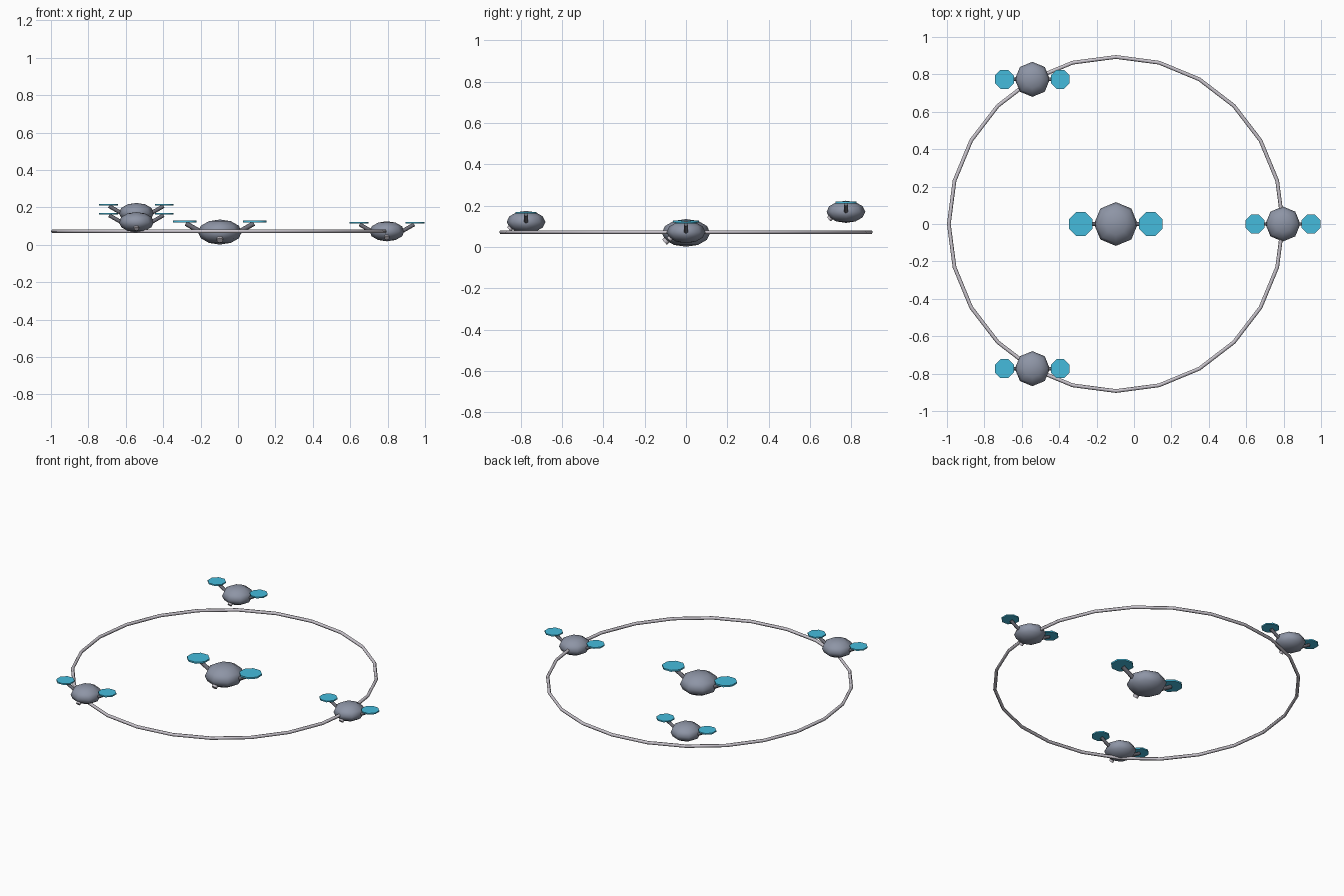
import bpy, math
from mathutils import Vector

if "Cube" in bpy.data.objects:
    bpy.data.objects.remove(bpy.data.objects["Cube"])


def material(name, rgb):
    m = bpy.data.materials.new(name)
    m.diffuse_color = (*rgb, 1)
    m.use_nodes = True
    m.node_tree.nodes["Principled BSDF"].inputs["Base Color"].default_value = m.diffuse_color
    return m


BODY = material("slate grey", (0.27, 0.30, 0.38))
ARM = material("dark grey", (0.16, 0.16, 0.19))
BLUE = material("rotor blue", (0.06, 0.50, 0.72))
STEEL = material("light grey", (0.58, 0.55, 0.60))


def finish(name, mat, smooth=True):
    ob = bpy.context.object
    ob.name = name
    ob.data.materials.append(mat)
    if smooth:
        bpy.ops.object.shade_smooth_by_angle(angle=math.radians(65))
    return ob


def rod(name, a, b, r, mat, sides=8):
    a, b = Vector(a), Vector(b)
    d = b - a
    bpy.ops.mesh.primitive_cylinder_add(vertices=sides, radius=r, depth=d.length,
                                        location=(a + b) / 2)
    bpy.context.object.rotation_euler = d.to_track_quat('Z', 'Y').to_euler()
    return finish(name, mat)


def drone(name, centre, s):
    c = Vector(centre)

    def at(x, y, z):
        return c + Vector((x, y, z)) * s

    # flattened smooth hull
    bpy.ops.mesh.primitive_uv_sphere_add(segments=8, ring_count=6, radius=1, location=c)
    bpy.context.object.scale = (0.117 * s, 0.117 * s, 0.067 * s)
    bpy.ops.object.transform_apply(location=False, rotation=False, scale=True)
    finish(name + "_hull", BODY)
    # camera stub tilted down under the nose
    rod(name + "_camera", at(0, -0.075, -0.02), at(0, -0.104, -0.045), 0.017 * s, STEEL)
    # raised arms with flat rotor discs
    for side, sx in (("left", -1), ("right", 1)):
        rod(f"{name}_{side}_arm", at(sx * 0.07, 0, -0.018), at(sx * 0.182, 0, 0.046),
            0.013 * s, ARM, 6)
        bpy.ops.mesh.primitive_cylinder_add(vertices=8, radius=0.068 * s, depth=0.01 * s,
                                            location=at(sx * 0.187, 0, 0.056),
                                            rotation=(0, 0, math.pi / 8))
        finish(f"{name}_{side}_rotor", BLUE)


CX, R = -0.097, 0.893

# large orbit ring
bpy.ops.mesh.primitive_torus_add(major_segments=24, minor_segments=6, major_radius=R,
                                 minor_radius=0.01, location=(CX, 0, 0.072))
finish("orbit_ring", STEEL)

# central drone and three smaller ones spaced round the ring
drone("main_drone", (CX, 0, 0.068), 1.0)
for i, z in enumerate((0.072, 0.170, 0.121)):
    t = math.radians(120 * i)
    drone(f"escort_drone_{i + 1}", (CX + R * math.cos(t), R * math.sin(t), z), 0.8)
